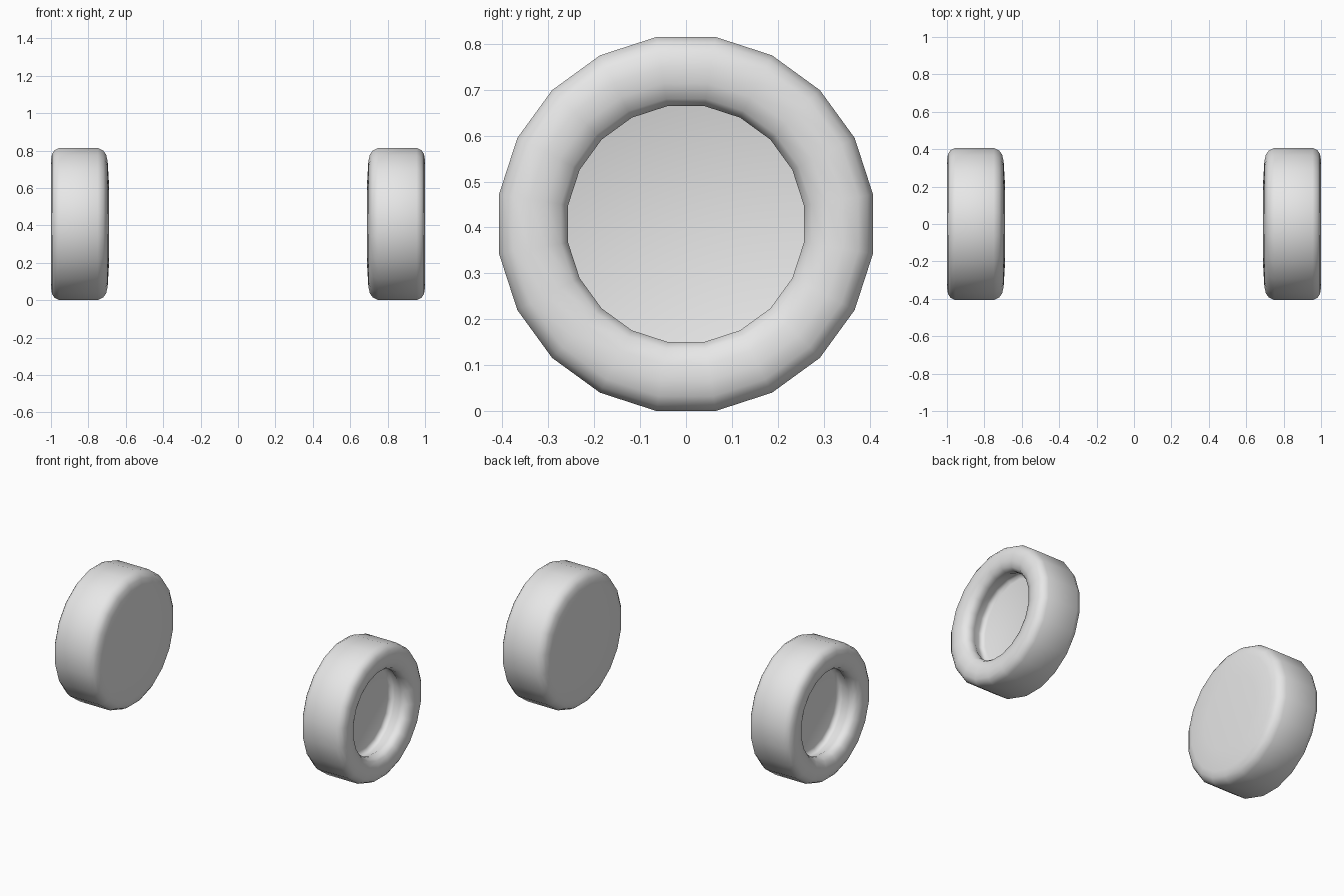
import bpy
import bmesh
from math import cos, sin, pi

if "Cube" in bpy.data.objects:
    bpy.data.objects.remove(bpy.data.objects["Cube"], do_unlink=True)

SIDES = 20
AXLE_Z = 0.4075

grey = bpy.data.materials.new("light grey")
grey.use_nodes = True
colour = (0.8, 0.8, 0.8, 1)
grey.diffuse_color = colour
grey.node_tree.nodes["Principled BSDF"].inputs["Base Color"].default_value = colour

# Half section as (x, radius), from the inner hub over the tread into the recess
PROFILE = [
    (0.69, 0.22), (0.697, 0.34), (0.705, 0.375), (0.72, 0.397), (0.75, 0.4125),
    (0.955, 0.4125), (0.98, 0.40), (0.994, 0.38), (1.0, 0.345),
    (0.997, 0.31), (0.985, 0.276), (0.96, 0.26), (0.93, 0.26),
    (0.88, 0.285), (0.858, 0.28), (0.85, 0.26),
]


def make_wheel(name, side):
    bm = bmesh.new()
    rings = []
    for x, r in PROFILE:
        ring = []
        for i in range(SIDES):
            a = 2 * pi * (i + 0.5) / SIDES
            ring.append(bm.verts.new((side * x, r * cos(a), AXLE_Z + r * sin(a))))
        rings.append(ring)
    for a, b in zip(rings, rings[1:]):
        for i in range(SIDES):
            j = (i + 1) % SIDES
            bm.faces.new((a[i], a[j], b[j], b[i]))
    # Flat hub on the inside, flat floor in the recess
    bm.faces.new(rings[0])
    bm.faces.new(rings[-1])
    bmesh.ops.recalc_face_normals(bm, faces=bm.faces)
    for f in bm.faces:
        f.smooth = True
    mesh = bpy.data.meshes.new(name)
    bm.to_mesh(mesh)
    bm.free()
    mesh.materials.append(grey)
    obj = bpy.data.objects.new(name, mesh)
    bpy.context.collection.objects.link(obj)


make_wheel("left_wheel", 1)
make_wheel("right_wheel", -1)
